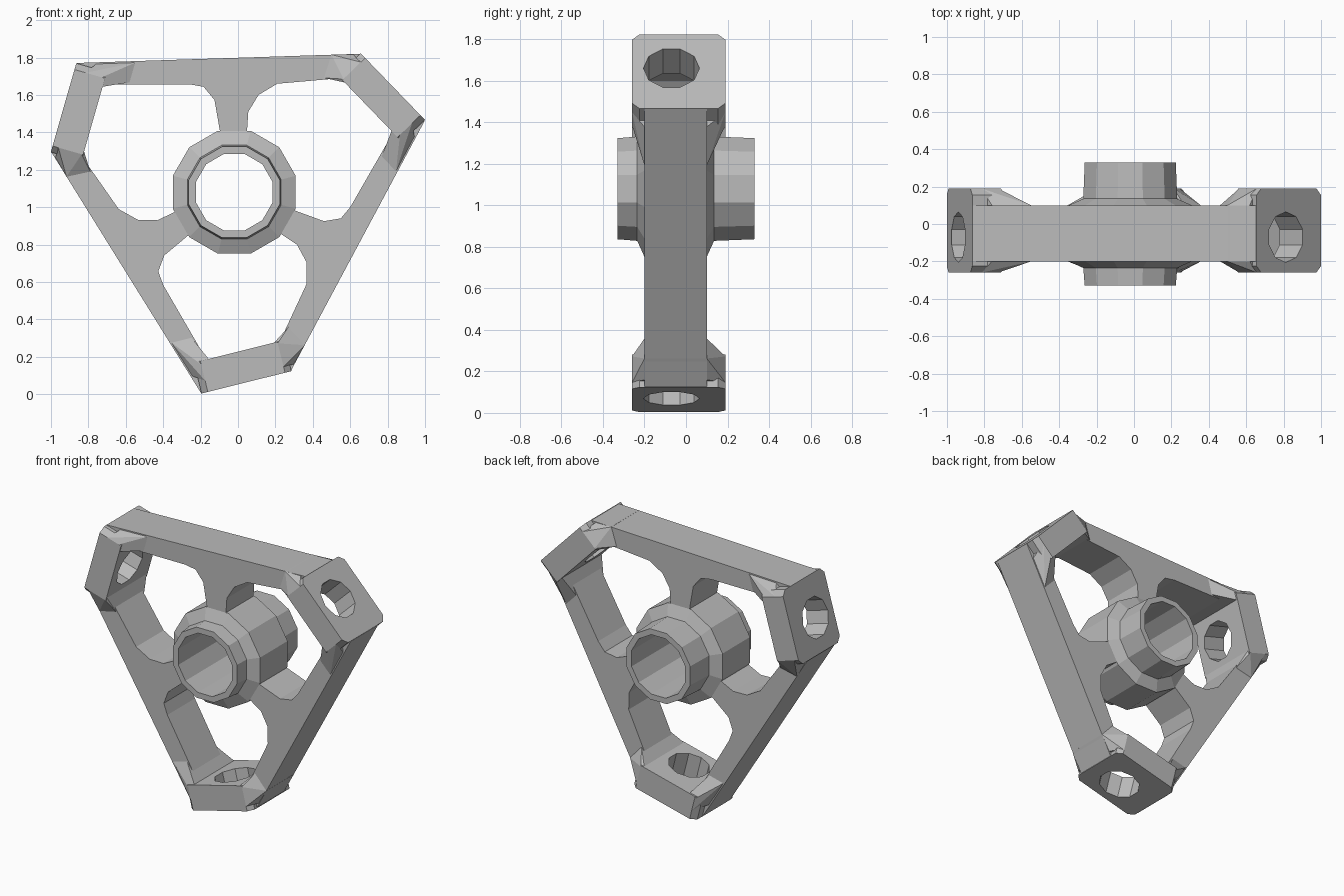
import bpy, bmesh
from math import radians, cos, sin, tau
from mathutils import Matrix, Vector

if "Cube" in bpy.data.objects:
    bpy.data.objects.remove(bpy.data.objects["Cube"])

AXIS = Vector((-0.02, 0, 1.08))
grey = bpy.data.materials.new("cast_grey")
grey.use_nodes = True
tone = (0.5, 0.5, 0.5, 1)
grey.diffuse_color = tone
grey.node_tree.nodes["Principled BSDF"].inputs["Base Color"].default_value = tone


def finish(name, bm):
    bmesh.ops.remove_doubles(bm, verts=bm.verts, dist=1e-5)
    bmesh.ops.recalc_face_normals(bm, faces=bm.faces)
    mesh = bpy.data.meshes.new(name)
    bm.to_mesh(mesh)
    bm.free()
    mesh.materials.clear()
    mesh.materials.append(grey)
    for p in mesh.polygons:
        p.use_smooth = False
        p.material_index = 0
    obj = bpy.data.objects.new(name, mesh)
    bpy.context.collection.objects.link(obj)
    return obj


def plate(name, outlines, half, matrix):
    """Flat filled outline with holes, extruded both ways."""
    curve = bpy.data.curves.new(name, "CURVE")
    curve.dimensions = "2D"
    curve.fill_mode = "BOTH"
    curve.extrude = half
    for pts in outlines:
        spline = curve.splines.new("POLY")
        spline.points.add(len(pts) - 1)
        for p, (x, y) in zip(spline.points, pts):
            p.co = (x, y, 0, 1)
        spline.use_cyclic_u = True
    temp = bpy.data.objects.new(name + "_temp", curve)
    bpy.context.collection.objects.link(temp)
    bpy.context.view_layer.update()
    deps = bpy.context.evaluated_depsgraph_get()
    mesh = bpy.data.meshes.new_from_object(temp.evaluated_get(deps))
    bm = bmesh.new()
    bm.from_mesh(mesh)
    bm.transform(matrix)
    bpy.data.objects.remove(temp)
    bpy.data.curves.remove(curve)
    bpy.data.meshes.remove(mesh)
    return finish(name, bm)


def ring(r, n, cx=0, cy=0, phase=0.5):
    return [(cx + r * cos(tau * (i + phase) / n), cy + r * sin(tau * (i + phase) / n))
            for i in range(n)]


# Frame: three bars and three spokes, one sector outline turned three times
sector = [(0.675, 0.74), (0.57, 0.61), (0.23, 0.58), (0.13, 0.52), (0.075, 0.43),
          (0.065, 0.28), (0.25, 0.145), (0.275, -0.08), (0.48, -0.155), (0.57, -0.14),
          (0.62, -0.08), (0.85, 0.32), (1.02, 0.385)]
outline = []
for k in range(3):
    a = radians(-120 * k)
    outline += [(x * cos(a) - y * sin(a), x * sin(a) + y * cos(a)) for x, y in sector]
stand = Matrix.Translation(AXIS + Vector((0, -0.05, 0))) @ Matrix.Rotation(radians(90), 4, "X")
plate("frame", [outline, ring(0.23, 12)], 0.15, stand)

# Hub: tube with a tapered collar, closed profile spun round the axis
profile = [(0.212, -0.33), (0.252, -0.33), (0.26, -0.235), (0.34, -0.2),
           (0.34, 0.1), (0.26, 0.135), (0.252, 0.33), (0.212, 0.33)]
bm = bmesh.new()
loops = [[bm.verts.new((AXIS.x + x, y, AXIS.z + z)) for x, z in ring(r, 12)]
         for r, y in profile]
for a, b in zip(loops, loops[1:] + loops[:1]):
    for i in range(12):
        j = (i + 1) % 12
        bm.faces.new((a[i], a[j], b[j], b[i]))
finish("hub", bm)

# Mounting pads and the gussets that blend them into the bars
FRONT, BACK, CUT = -0.26, 0.19, 0.035
LOW, HIGH = -0.43, 0.065
pad_outline = [(LOW + CUT, FRONT), (HIGH - CUT, FRONT), (HIGH, FRONT + CUT),
               (HIGH, BACK - CUT), (HIGH - CUT, BACK), (LOW + CUT, BACK),
               (LOW, BACK - CUT), (LOW, FRONT + CUT)]
hole = ring(0.135, 10, -0.16, -0.07)
# each gusset: (wide footprint, narrow footprint) as (outward, sideways)
gussets = {"lower": ([(0.85, LOW + CUT), (0.85, -0.34), (0.94, LOW + CUT)],
                     [(0.7, -0.41), (0.7, -0.52), (0.9, -0.455)]),
           "upper": ([(0.84, 0.0), (0.84, HIGH - CUT), (0.97, HIGH - CUT)],
                     [(0.77, 0.106), (0.885, 0.168), (0.97, 0.085)])}

for side, deg in (("left", 44), ("right", 164), ("bottom", 284)):
    c, s = cos(radians(deg)), sin(radians(deg))
    out, across, deep = Vector((c, 0, s)), Vector((-s, 0, c)), Vector((0, 1, 0))
    basis = Matrix((across, deep, -out)).transposed().to_4x4()
    place = Matrix.Translation(AXIS + out * 0.917) @ basis
    plate(side + "_pad", [pad_outline, hole], 0.085, place)
    for label, (wide, narrow) in gussets.items():
        bm = bmesh.new()
        for foot, y0, y1 in ((wide, FRONT, BACK), (narrow, -0.2, 0.1)):
            for u, t in foot:
                for y in (y0, y1):
                    bm.verts.new(AXIS + out * u + across * t + deep * y)
        hull = bmesh.ops.convex_hull(bm, input=bm.verts)
        loose = [v for v in bm.verts if not v.link_faces]
        bmesh.ops.delete(bm, geom=loose, context="VERTS")
        finish(f"{side}_{label}_gusset", bm)
